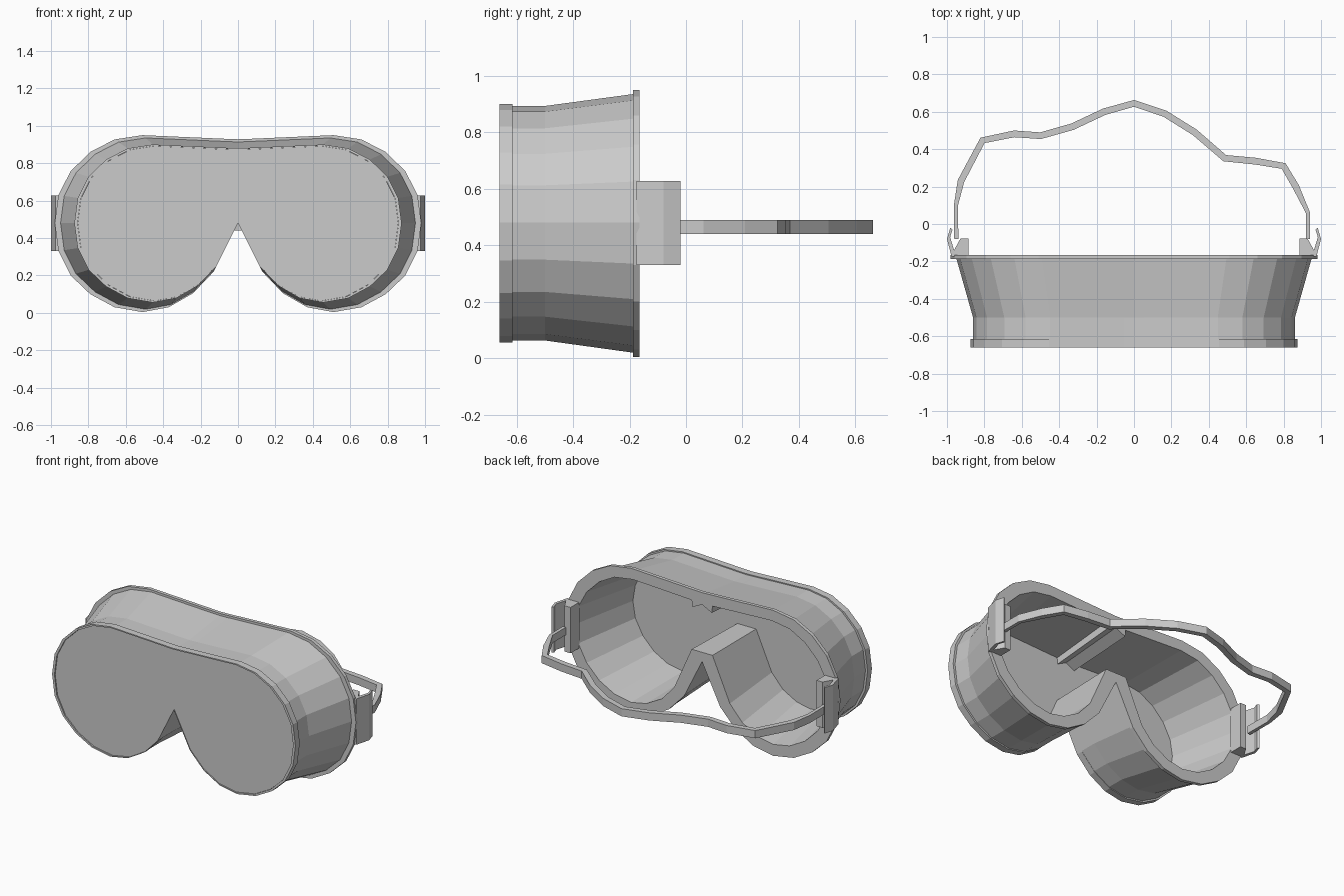
import bpy, bmesh
from mathutils import Vector

if "Cube" in bpy.data.objects:
    bpy.data.objects.remove(bpy.data.objects["Cube"])

CZ = 0.483  # height the outline is scaled about


def full_loop(half):
    """Mirror a half outline (first and last points lie on x = 0)."""
    return half + [(-x, z) for x, z in reversed(half[1:-1])]


def make_object(name, bm):
    bmesh.ops.recalc_face_normals(bm, faces=bm.faces[:])
    me = bpy.data.meshes.new(name)
    bm.to_mesh(me)
    bm.free()
    ob = bpy.data.objects.new(name, me)
    bpy.context.collection.objects.link(ob)
    return ob


def loft(name, rings, cyclic=False, caps=False):
    """Skin a list of equal-length rings of 3D points."""
    bm = bmesh.new()
    vs = [[bm.verts.new(p) for p in r] for r in rings]
    n = len(rings[0])
    pairs = list(zip(vs, vs[1:]))
    if cyclic:
        pairs.append((vs[-1], vs[0]))
    for a, b in pairs:
        for i in range(n):
            j = (i + 1) % n
            bm.faces.new((a[i], a[j], b[j], b[i]))
    if caps:
        bm.faces.new(vs[0])
        bm.faces.new(vs[-1])
    return make_object(name, bm)


def ring(outline, s, y):
    return [(x * s, y, CZ + (z - CZ) * s) for x, z in outline]


# Goggle outlines seen from the front: outside and inside of the wall
outer = full_loop([
    (0, .928), (.06, .93), (.08, .931), (.51, .95), (.66, .927), (.79, .86),
    (.895, .757), (.96, .63), (.98, .48), (.96, .33), (.895, .2), (.79, .1),
    (.66, .03), (.51, .004), (.37, .03), (.24, .105), (.13, .22),
    (.03, .42), (0, .48)])
inner = full_loop([
    (0, .85), (.07, .815), (.075, .86), (.5, .88), (.63, .86), (.74, .80),
    (.83, .71), (.89, .60), (.91, .48), (.89, .36), (.83, .25), (.74, .16),
    (.63, .10), (.51, .078), (.40, .10), (.29, .16), (.20, .26),
    (.075, .54), (0, .54)])

# Hollow frame with front and back lips
loft("goggle_frame", [
    ring(outer, .893, -.66), ring(outer, .893, -.615), ring(outer, .878, -.615),
    ring(outer, .878, -.5), ring(outer, .968, -.188), ring(outer, 1, -.188),
    ring(outer, 1, -.165), ring(inner, 1, -.165), ring(inner, .9, -.625),
    ring(outer, .876, -.625), ring(outer, .876, -.66)], cyclic=True)

# Flat lens set just behind the front lip
loft("lens", [ring(outer, .875, -.653), ring(outer, .875, -.624)], caps=True)

# Hooked strap clips on both sides
clip = [(.885, -.17), (.885, -.078), (.928, -.078), (.962, -.14), (.983, -.07),
        (.97, -.03), (.982, -.02), (1, -.08), (.975, -.175)]
for side, sx in (("left", -1), ("right", 1)):
    loft("strap_clip_" + side,
         [[(sx * x, y, z) for x, y in clip] for z in (.33, .628)], caps=True)

# Uneven strap: a flat band following a path seen from above
path = [(-.95, -.08), (-.952, .1), (-.925, .23), (-.81, .447), (-.64, .482),
        (-.5, .472), (-.33, .52), (-.16, .6), (0, .645), (.165, .59),
        (.325, .49), (.485, .352), (.65, .336), (.8, .31), (.865, .2),
        (.93, .06), (.93, -.08)]
pts = [Vector(p) for p in path]
sections = []
for i, p in enumerate(pts):
    d0 = (p - pts[max(i - 1, 0)]).normalized()
    d1 = (pts[min(i + 1, len(pts) - 1)] - p).normalized()
    d = (d0 + d1).normalized()
    h = .011 if i in (0, 1, 15, 16) else .018
    n = Vector((-d.y, d.x)) * h
    a, b = p + n, p - n
    sections.append([(a.x, a.y, .44), (a.x, a.y, .49),
                     (b.x, b.y, .49), (b.x, b.y, .44)])
loft("strap", sections, caps=True)
